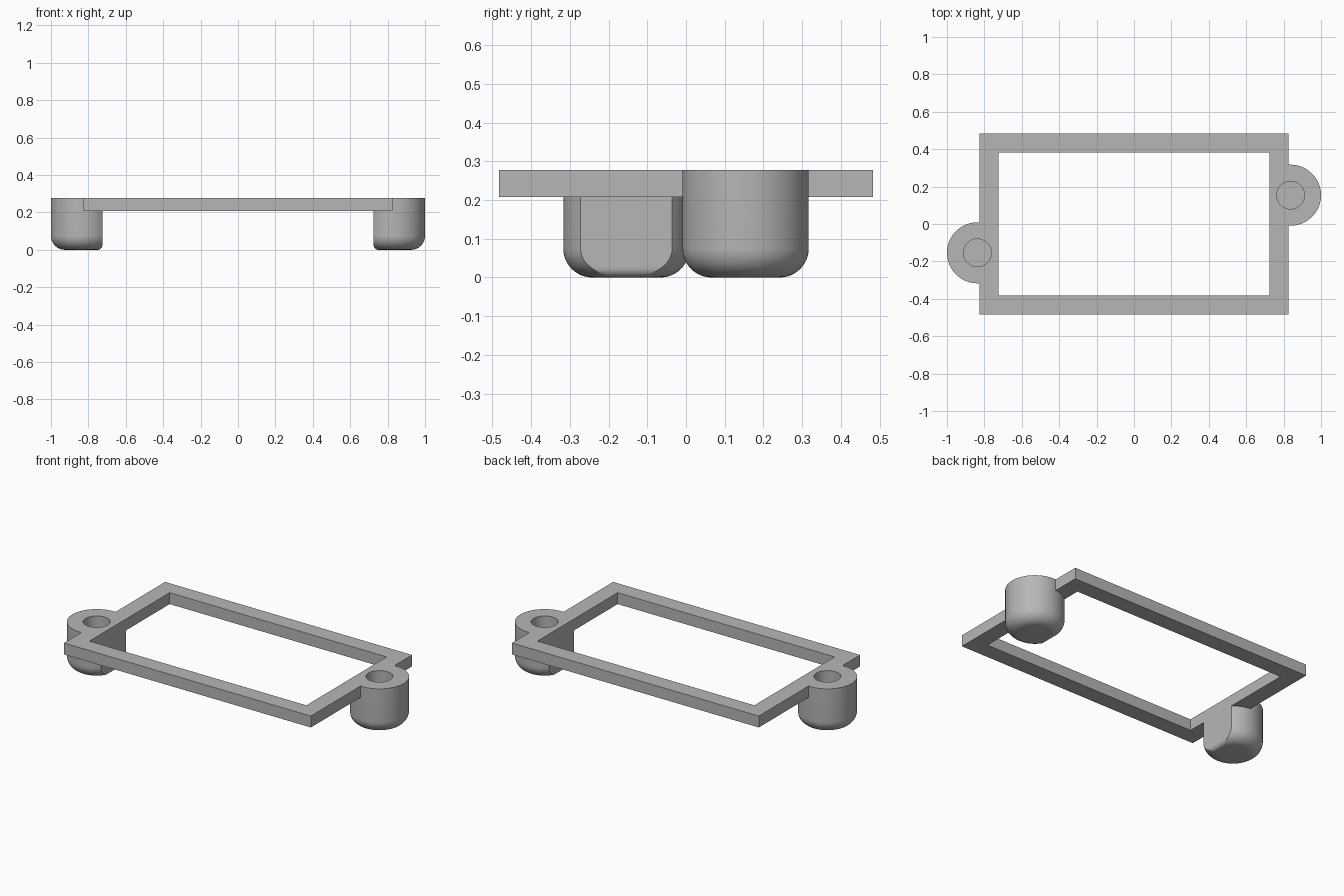
import bpy, bmesh, math

cube = bpy.data.objects.get("Cube")
if cube:
    bpy.data.objects.remove(cube, do_unlink=True)

TOP, UNDER = 0.277, 0.208            # frame top and underside
POST_X, POST_Y, POST_R = 0.837, 0.154, 0.163
FLAT = POST_X - 0.725                # post centre to its flat inner face
ROUND, SMALL_ROUND = 0.075, 0.025    # bottom fillets: curved side, flat side
HOLE_R, HOLE_FLOOR = 0.074, 0.07

grey = bpy.data.materials.new("plain grey")
grey.use_nodes = True
grey.diffuse_color = (0.47, 0.47, 0.47, 1)
grey.node_tree.nodes["Principled BSDF"].inputs["Base Color"].default_value = grey.diffuse_color


def to_object(name, bm):
    bmesh.ops.recalc_face_normals(bm, faces=bm.faces)
    mesh = bpy.data.meshes.new(name)
    bm.to_mesh(mesh)
    bm.free()
    mesh.materials.append(grey)
    obj = bpy.data.objects.new(name, mesh)
    bpy.context.collection.objects.link(obj)
    return obj


def box(name, half_x, half_y, low, high):
    bm = bmesh.new()
    bmesh.ops.create_cube(bm, size=1)
    for v in bm.verts:
        v.co = (v.co.x * 2 * half_x, v.co.y * 2 * half_y,
                (low + high) / 2 + v.co.z * (high - low))
    return to_object(name, bm)


def fillet_inset(z, radius):
    """How far a wall has drawn in at height z above a rounded bottom edge."""
    if z >= radius:
        return 0
    return radius - math.sqrt(radius ** 2 - (radius - z) ** 2)


def d_ring(z, arc_steps=64, chord_steps=12):
    """D-shaped outline: an arc closed by a straight inner side."""
    r = POST_R - fillet_inset(z, ROUND)
    d = FLAT - fillet_inset(z, SMALL_ROUND)
    a = math.acos(max(-1, -d / r))
    ring = [(r * math.cos(t), r * math.sin(t), z)
            for t in (-a + 2 * a * i / arc_steps for i in range(arc_steps + 1))]
    x, y = r * math.cos(a), r * math.sin(a)
    ring += [(x, y - 2 * y * i / chord_steps, z) for i in range(1, chord_steps)]
    return ring


def post(name, side):
    bm = bmesh.new()
    steps = 12
    heights = [ROUND * (1 - math.cos(math.pi / 2 * i / steps)) for i in range(steps + 1)]
    rings = [[bm.verts.new(p) for p in d_ring(z)] for z in heights + [TOP]]
    n = len(rings[0])
    for low, high in zip(rings, rings[1:]):
        for i in range(n):
            j = (i + 1) % n
            bm.faces.new((low[i], low[j], high[j], high[i]))
    bm.faces.new(rings[0])
    bm.faces.new(rings[-1])
    bmesh.ops.remove_doubles(bm, verts=bm.verts, dist=0.0001)
    for v in bm.verts:
        v.co = (side * (v.co.x + POST_X), side * (v.co.y + POST_Y), v.co.z)
    return to_object(name, bm)


def hole(name, side):
    bm = bmesh.new()
    high = TOP + 0.1
    bmesh.ops.create_cone(bm, cap_ends=True, segments=64, radius1=HOLE_R,
                          radius2=HOLE_R, depth=high - HOLE_FLOOR)
    bmesh.ops.translate(bm, verts=bm.verts,
                        vec=(side * POST_X, side * POST_Y, (high + HOLE_FLOOR) / 2))
    return to_object(name, bm)


def combine(target, other, operation):
    mod = target.modifiers.new(operation.lower(), 'BOOLEAN')
    mod.operation = operation
    mod.solver = 'EXACT'
    mod.object = other
    bpy.ops.object.select_all(action='DESELECT')
    bpy.context.view_layer.objects.active = target
    target.select_set(True)
    bpy.ops.object.modifier_apply(modifier=mod.name)
    bpy.data.objects.remove(other, do_unlink=True)


# Rectangular frame with an open middle
frame = box("mounting_frame", 0.825, 0.483, UNDER, TOP)
combine(frame, box("opening_cutter", 0.725, 0.383, UNDER - 0.1, TOP + 0.1), 'DIFFERENCE')

# Rounded posts on opposite sides, each with a blind hole
for side, label in ((1, "left"), (-1, "right")):
    combine(frame, post(label + "_post", side), 'UNION')
    combine(frame, hole(label + "_hole_cutter", side), 'DIFFERENCE')

bpy.ops.object.shade_smooth_by_angle(angle=math.radians(30))
